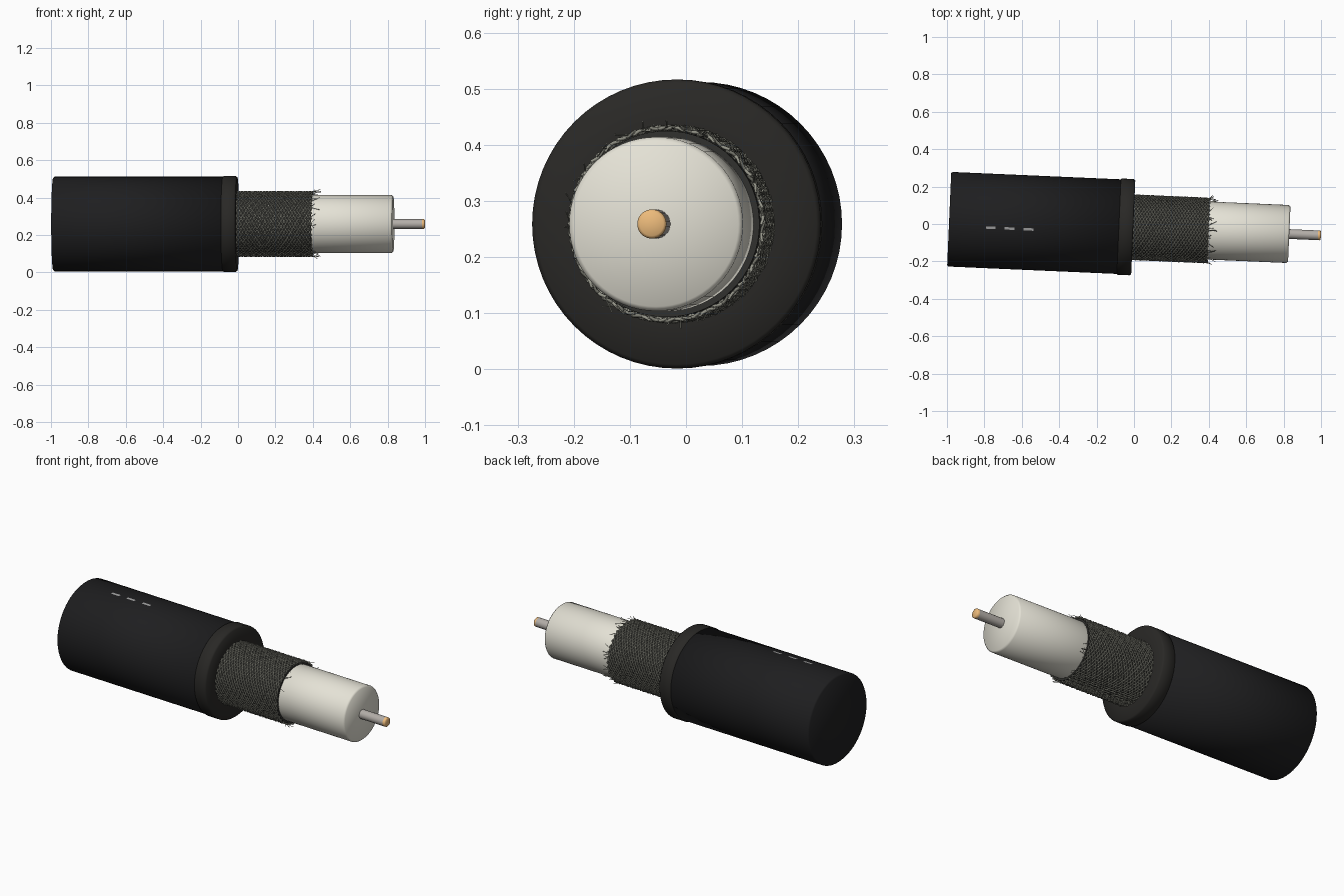
import bpy, bmesh, math, random
from mathutils import Matrix

if "Cube" in bpy.data.objects:
    bpy.data.objects.remove(bpy.data.objects["Cube"])

random.seed(4)
# Cable axis: lies along x, turned slightly about z
PLACE = Matrix.Translation((0, -0.0175, 0.259)) @ Matrix.Rotation(math.radians(-2.5), 4, 'Z')


def material(name, rgb):
    m = bpy.data.materials.new(name)
    m.diffuse_color = (*rgb, 1)
    m.use_nodes = True
    m.node_tree.nodes["Principled BSDF"].inputs["Base Color"].default_value = m.diffuse_color
    return m


black = material("black_rubber", (0.013, 0.013, 0.014))
rim = material("cut_rubber", (0.022, 0.021, 0.019))
dark = material("dark_foil", (0.03, 0.03, 0.027))
wire = material("tinned_wire", (0.30, 0.30, 0.25))
cream = material("cream_foam", (0.78, 0.76, 0.67))
silver = material("silver_plating", (0.45, 0.42, 0.39))
copper = material("copper", (0.85, 0.50, 0.20))
ink = material("grey_ink", (0.35, 0.35, 0.35))


def lathe(name, profile, mat, segs=64, sharp=None):
    """Spin (x, radius) points about x; radius 0 closes to a pole."""
    bm = bmesh.new()
    rings = []
    for x, r in profile:
        if r == 0:
            rings.append([bm.verts.new((x, 0, 0))])
        else:
            rings.append([bm.verts.new((x, r * math.cos(a), r * math.sin(a)))
                          for a in (2 * math.pi * i / segs for i in range(segs))])
    for p, q in zip(rings, rings[1:]):
        for i in range(segs):
            j = (i + 1) % segs
            ids = [p[i % len(p)], p[j % len(p)], q[j % len(q)], q[i % len(q)]]
            bm.faces.new(list(dict.fromkeys(ids)))
    bmesh.ops.recalc_face_normals(bm, faces=bm.faces)
    me = bpy.data.meshes.new(name)
    bm.to_mesh(me)
    bm.free()
    me.materials.append(mat)
    me.shade_smooth()
    if sharp:
        me.set_sharp_from_angle(angle=math.radians(sharp))
    ob = bpy.data.objects.new(name, me)
    ob.matrix_world = PLACE
    bpy.context.collection.objects.link(ob)
    return ob


def wires(name, paths, radius, mat):
    """Bundle of thin poly curves."""
    cu = bpy.data.curves.new(name, 'CURVE')
    cu.dimensions = '3D'
    cu.bevel_depth = radius
    cu.bevel_resolution = 0
    cu.use_fill_caps = True
    for pts in paths:
        sp = cu.splines.new('POLY')
        sp.points.add(len(pts) - 1)
        for p, c in zip(sp.points, pts):
            p.co = (*c, 1)
    cu.materials.append(mat)
    ob = bpy.data.objects.new(name, cu)
    ob.matrix_world = PLACE
    bpy.context.collection.objects.link(ob)


def polar(x, r, a):
    return (x, r * math.cos(a), r * math.sin(a))


# Outer jacket and the slightly thicker cut rim
lathe("outer_jacket", [(-0.989, 0), (-0.989, 0.246), (-0.982, 0.253),
                       (-0.07, 0.253), (-0.07, 0.16)], black)
lathe("jacket_rim", [(-0.082, 0.16), (-0.082, 0.252), (-0.076, 0.2575), (-0.012, 0.2575),
                     (-0.004, 0.25), (-0.004, 0.172), (-0.03, 0.16)], rim, sharp=50)

# Dark sleeve beneath the braid
lathe("braid_sleeve", [(-0.08, 0.166), (0.398, 0.166), (0.398, 0.153)], dark, sharp=40)

# Foam core with softened end
lathe("foam_core", [(-0.08, 0), (-0.08, 0.155), (0.822, 0.155), (0.831, 0.147), (0.831, 0)], cream)

# Centre conductor with bare copper tip
lathe("conductor", [(0.80, 0.026), (0.985, 0.026)], silver, 32)
lathe("copper_tip", [(0.985, 0.026), (0.996, 0.026), (1.0, 0.021), (1.0, 0)], copper, 32)

# Woven braid: two opposing sets of helical wires passing over and under
N, STEPS, X0, X1, TURN = 36, 64, -0.01, 0.40, 4.2
for sign, label in ((1, "braid_right_hand"), (-1, "braid_left_hand")):
    paths = []
    for k in range(N):
        pts = []
        for i in range(STEPS + 1):
            t = i / STEPS
            a = 2 * math.pi * k / N + sign * TURN * t
            weave = sign * math.cos(N * TURN * t + math.pi * k)
            pts.append(polar(X0 + (X1 - X0) * t, 0.1715 + 0.0028 * weave, a))
        paths.append(pts)
    wires(label, paths, 0.0034, wire)

# Frayed strands at the cut end of the braid
frays = []
for k in range(44):
    a = random.uniform(0, 2 * math.pi)
    length = random.uniform(0.015, 0.05)
    lift = random.uniform(0.0, 0.016)
    twist = random.uniform(-0.2, 0.2)
    frays.append([polar(0.385 + (length + 0.01) * t, 0.172 + lift * t * t, a + twist * t)
                  for t in (0, 0.33, 0.66, 1)])
wires("frayed_strands", frays, 0.0014, wire)

# Printed dashes on the jacket, curved to its surface
for n, x in enumerate((-0.765, -0.665, -0.563)):
    bm = bmesh.new()
    rows = [[bm.verts.new(polar(x + dx, 0.2537, math.radians(d))) for d in (96.6, 98.1, 99.6)]
            for dx in (-0.026, 0.026)]
    for i in range(2):
        bm.faces.new((rows[0][i], rows[1][i], rows[1][i + 1], rows[0][i + 1]))
    bm.normal_update()
    if bm.faces[:][0].normal.z < 0:
        bmesh.ops.reverse_faces(bm, faces=bm.faces[:])
    me = bpy.data.meshes.new("printed_dash")
    bm.to_mesh(me)
    bm.free()
    me.materials.append(ink)
    ob = bpy.data.objects.new(f"printed_dash_{n + 1}", me)
    ob.matrix_world = PLACE
    bpy.context.collection.objects.link(ob)
